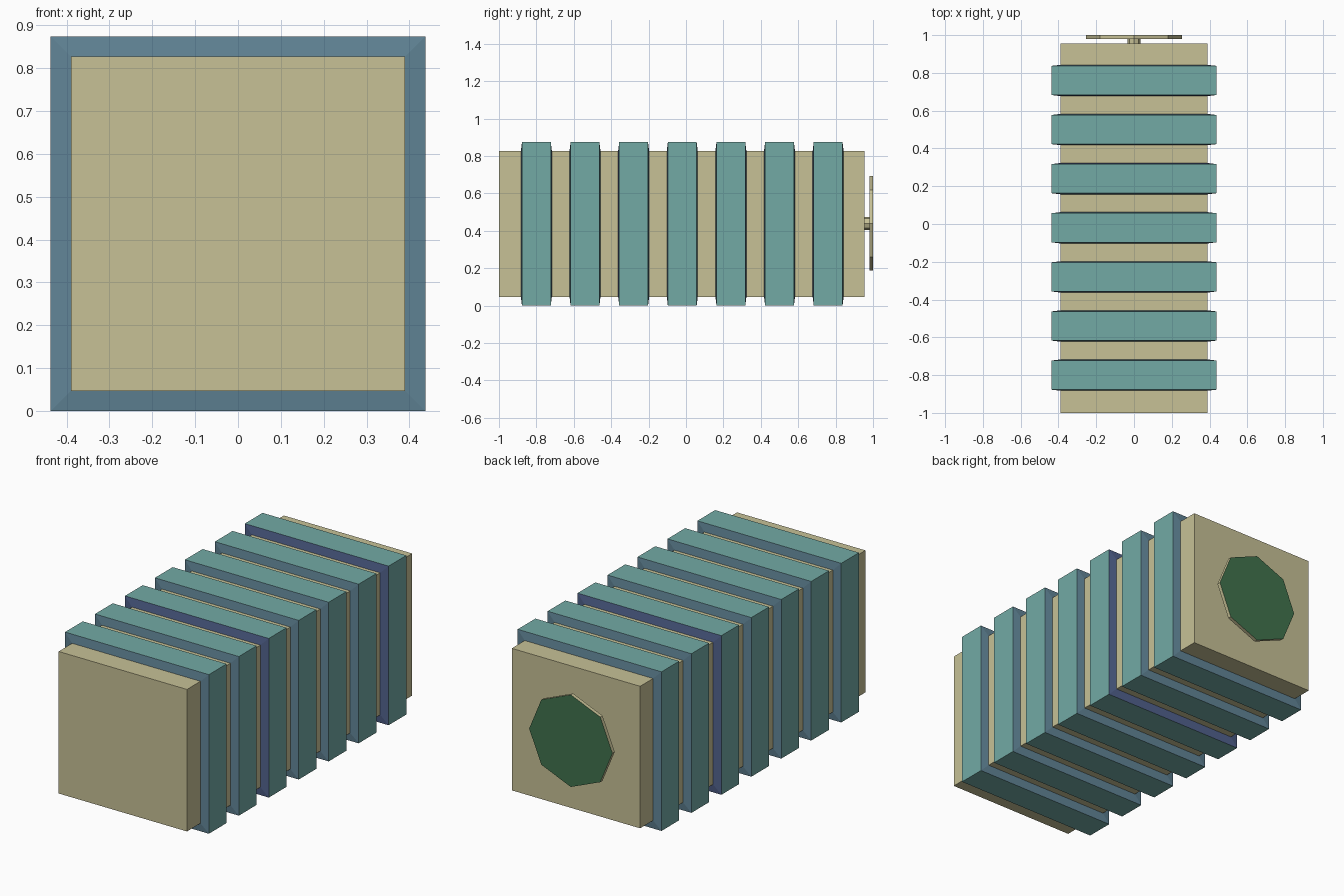
import bpy, bmesh, math

if "Cube" in bpy.data.objects:
    bpy.data.objects.remove(bpy.data.objects["Cube"])

ZC = 0.437  # height of the long axis


def material(name, r, g, b):
    def lin(c):
        c /= 255
        return c / 12.92 if c <= 0.04045 else ((c + 0.055) / 1.055) ** 2.4
    m = bpy.data.materials.new(name)
    m.diffuse_color = (lin(r), lin(g), lin(b), 1)
    m.use_nodes = True
    m.node_tree.nodes["Principled BSDF"].inputs["Base Color"].default_value = m.diffuse_color
    return m


beige = material("beige", 199, 193, 150)
teal = material("teal", 114, 170, 165)
slate = material("slate_blue", 97, 133, 151)
navy = material("navy", 81, 98, 141)
green = material("dark_green", 64, 114, 77)


def loft(name, rings, mats, rule):
    """Skin a list of rings (x, y, z points), cap the ends, colour faces by rule."""
    bm = bmesh.new()
    loops = [[bm.verts.new(p) for p in ring] for ring in rings]
    n = len(loops[0])
    for a, b in zip(loops, loops[1:]):
        for i in range(n):
            j = (i + 1) % n
            bm.faces.new((a[i], a[j], b[j], b[i]))
    bm.faces.new(loops[0])
    bm.faces.new(loops[-1])
    bmesh.ops.recalc_face_normals(bm, faces=bm.faces[:])
    bm.normal_update()
    for f in bm.faces:
        f.material_index = rule(f)
    me = bpy.data.meshes.new(name)
    bm.to_mesh(me)
    bm.free()
    for m in mats:
        me.materials.append(m)
    ob = bpy.data.objects.new(name, me)
    bpy.context.collection.objects.link(ob)
    return ob


def square(y, h):
    return [(-h, y, ZC - h), (h, y, ZC - h), (h, y, ZC + h), (-h, y, ZC + h)]


def octagon(y, r):
    return [(r * math.sin(k * math.pi / 4), y, ZC + 0.003 + r * math.cos(k * math.pi / 4))
            for k in range(8)]


# Long square body
loft("body", [square(-1.0, 0.39), square(0.955, 0.39)], [beige], lambda f: 0)

# Seven raised bands with slightly sloping blue flanks
for i in range(7):
    y = -0.80 + 0.26 * i
    front = 2 if i in (2, 6) else 1
    back = 2 if i == 4 else 1

    def band_rule(f, front=front, back=back):
        if abs(f.normal.y) < 0.5:
            return 0
        return front if f.normal.y < 0 else back

    loft(f"band_{i + 1}",
         [square(y - 0.083, 0.388), square(y - 0.077, 0.437),
          square(y + 0.077, 0.437), square(y + 0.083, 0.388)],
         [teal, slate, navy], band_rule)

# Short stem and octagonal plate with a green outer face
loft("stem", [octagon(0.95, 0.035), octagon(0.985, 0.035)], [beige], lambda f: 0)
loft("end_plate", [octagon(0.98, 0.253), octagon(1.0, 0.253)], [beige, green],
     lambda f: 1 if f.normal.y > 0.5 else 0)
